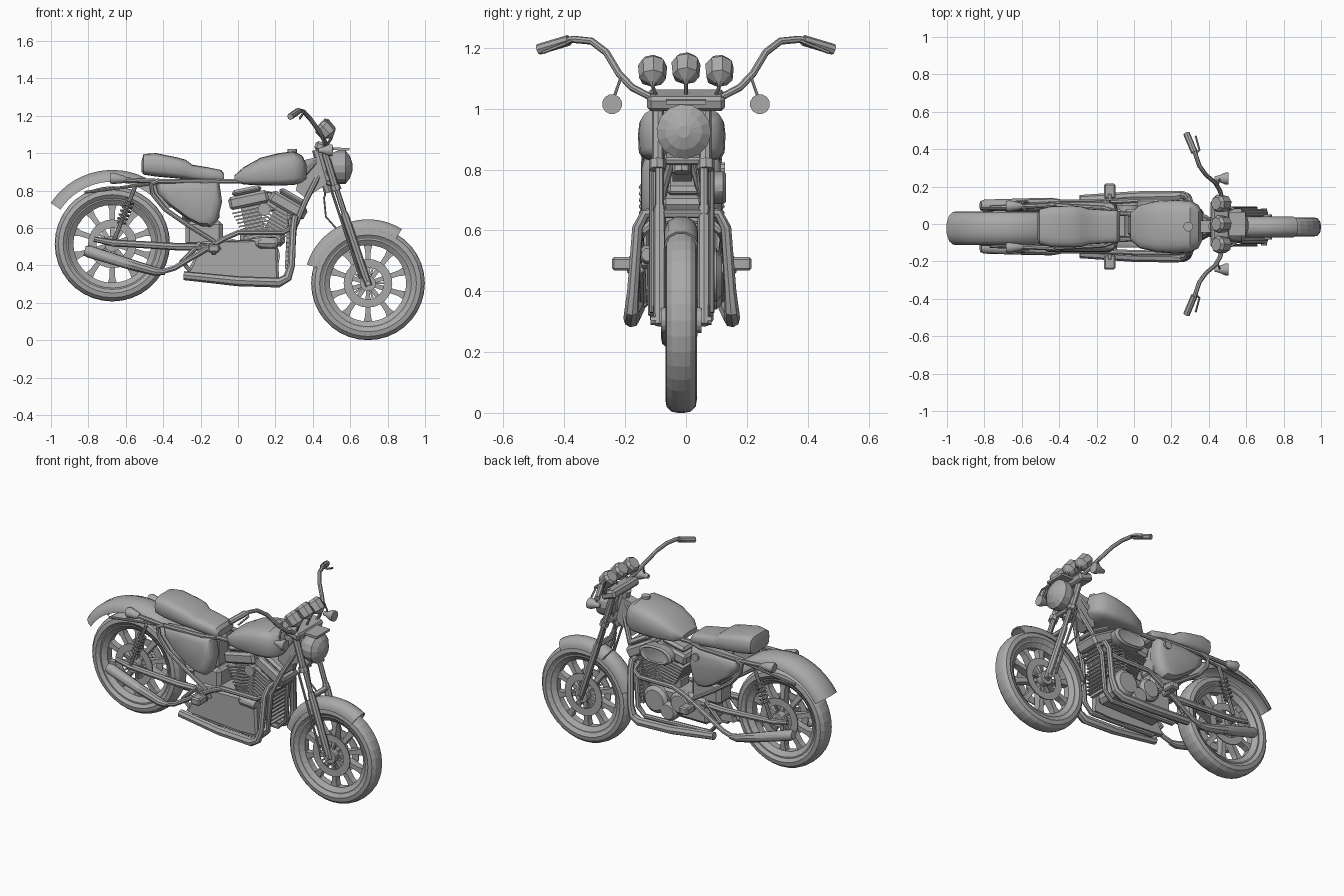
import bpy, bmesh, math
from mathutils import Vector, Matrix

cube = bpy.data.objects.get("Cube")
if cube:
    bpy.data.objects.remove(cube, do_unlink=True)

MID = -.014  # y of the centre plane of the chassis

grey = bpy.data.materials.new("plain_grey")
grey.use_nodes = True
grey.diffuse_color = (0.4, 0.4, 0.4, 1)
grey.node_tree.nodes["Principled BSDF"].inputs["Base Color"].default_value = (0.4, 0.4, 0.4, 1)


def finish(name, bm, smooth=False):
    bmesh.ops.recalc_face_normals(bm, faces=bm.faces)
    mesh = bpy.data.meshes.new(name)
    bm.to_mesh(mesh)
    bm.free()
    mesh.materials.append(grey)
    ob = bpy.data.objects.new(name, mesh)
    bpy.context.collection.objects.link(ob)
    if smooth:
        bpy.ops.object.select_all(action='DESELECT')
        ob.select_set(True)
        bpy.context.view_layer.objects.active = ob
        bpy.ops.object.shade_smooth_by_angle(angle=math.radians(35))


def loft(bm, rings, closed=False):
    """Skin a list of equal rings; cap the ends unless the rings form a loop."""
    rows = [[bm.verts.new(p) for p in ring] for ring in rings]
    n = len(rows[0])
    pairs = list(zip(rows, rows[1:])) + ([(rows[-1], rows[0])] if closed else [])
    for a, b in pairs:
        for i in range(n):
            bm.faces.new((a[i], a[(i + 1) % n], b[(i + 1) % n], b[i]))
    if not closed:
        bm.faces.new(rows[0])
        bm.faces.new(rows[-1])


def sides(mirror, mid=MID):
    """Sign and offset of y for each copy."""
    return ((1, mid), (-1, mid)) if mirror else ((1, 0),)


def sweep(bm, pts, radius, n=8):
    pts = [Vector(p) for p in pts]
    radii = radius if isinstance(radius, (list, tuple)) else [radius] * len(pts)
    normal, rings = None, []
    for i, p in enumerate(pts):
        t = (pts[min(i + 1, len(pts) - 1)] - pts[max(i - 1, 0)]).normalized()
        normal = t.orthogonal() if normal is None else normal - t * normal.dot(t)
        normal.normalize()
        side = t.cross(normal)
        rings.append([p + radii[i] * (normal * math.cos(a) + side * math.sin(a))
                      for a in (math.tau * k / n for k in range(n))])
    loft(bm, rings)


def tube(name, pts, radius, mirror=True, n=8, smooth=True, mid=MID):
    bm = bmesh.new()
    for s, o in sides(mirror, mid):
        sweep(bm, [(x, s * y + o, z) for x, y, z in pts], radius, n)
    finish(name, bm, smooth)


def boxes(name, items, bevel=0.0, mirror=False):
    """Each item is centre, size, tilt about y in degrees."""
    bm = bmesh.new()
    for s, o in sides(mirror):
        for (x, y, z), size, tilt in items:
            m = (Matrix.Translation((x, s * y + o, z)) @ Matrix.Rotation(math.radians(tilt), 4, 'Y')
                 @ Matrix.Diagonal((*size, 1)))
            bmesh.ops.create_cube(bm, size=1, matrix=m)
    if bevel:
        bmesh.ops.bevel(bm, geom=bm.edges[:], offset=bevel, segments=1, affect='EDGES')
    finish(name, bm)


def panel(name, outline, layers, mirror=False):
    """Outline in x, z stacked along y; each layer is (y, scale)."""
    cx = sum(p[0] for p in outline) / len(outline)
    cz = sum(p[1] for p in outline) / len(outline)
    bm = bmesh.new()
    for s, o in sides(mirror):
        loft(bm, [[(cx + (x - cx) * k, s * y + o, cz + (z - cz) * k) for x, z in outline]
                  for y, k in layers])
    finish(name, bm, True)


def hull(name, stations, power, low_power, n=20):
    """Rounded body along x; stations are x, bottom, top, half width."""
    def sp(v, a):
        return math.copysign(abs(v) ** (power if a <= math.pi else low_power), v)
    bm = bmesh.new()
    loft(bm, [[(x, MID + w * sp(math.cos(a), a), (b + t) / 2 + (t - b) / 2 * sp(math.sin(a), a))
               for a in (math.tau * k / n for k in range(n))] for x, b, t, w in stations])
    finish(name, bm, True)


def lathe(bm, centre, profile, n=36):
    x, y, z = centre
    loft(bm, [[(x + r * math.cos(a), y + h, z + r * math.sin(a)) for r, h in profile]
              for a in (math.tau * k / n for k in range(n))], closed=True)


def wheel(name, centre, radius, w):
    x, y, z = centre
    half = [(radius - .068, .7 * w), (radius - .045, w), (radius - .02, .92 * w), (radius - .004, .6 * w), (radius, .2 * w)]
    bm = bmesh.new()
    lathe(bm, centre, half + [(r, -h) for r, h in reversed(half)])
    finish(name + "_tyre", bm)
    bm = bmesh.new()
    r0, r1, h = radius - .1, radius - .06, .75 * w
    lathe(bm, centre, [(r0, .5 * h), (r1 - .012, h), (r1, h), (r1, -h), (r1 - .012, -h), (r0, -.5 * h)])
    finish(name + "_rim", bm)
    # Cast spokes
    bm = bmesh.new()
    for k in range(10):
        a = math.tau * (k + .5) / 10
        d, e = Vector((math.cos(a), 0, math.sin(a))), Vector((-math.sin(a), 0, math.cos(a)))
        loft(bm, [[Vector(centre) + d * r + e * u * b + Vector((0, v * t, 0))
                   for u, v in ((1, 1), (-1, 1), (-1, -1), (1, -1))]
                  for r, b, t in ((.035, .011, .03), (r0 - .03, .015, .02), (r0 + .01, .026, .018))])
    finish(name + "_spokes", bm)
    bm = bmesh.new()
    sweep(bm, [(x, y - w - .015, z), (x, y + w + .015, z)], .042, 16)
    sweep(bm, [(x, y - .1, z), (x, y + .1, z)], .015)
    for s in (1, -1):
        lathe(bm, (x, y + s * (w - .008), z), [(.085, .003), (.13, .003), (.13, -.003), (.085, -.003)], 24)
        for k in range(5):
            a = math.tau * k / 5
            sweep(bm, [(x + r * math.cos(a), y + s * (w - .008), z + r * math.sin(a)) for r in (.03, .09)], .007, 4)
    finish(name + "_hub_and_discs", bm)


def fender(name, centre, radius, w, skirt, start, end, n=18):
    x, y, z = centre
    outer = [(skirt, w), (radius - .04, .97 * w), (radius - .015, .76 * w), (radius, .32 * w)]
    inner = [(r - (.006 if i else 0), h - .006) for i, (r, h) in enumerate(outer)]
    section = (outer + [(r, -h) for r, h in reversed(outer)]
               + [(r, -h) for r, h in inner] + list(reversed(inner)))
    bm = bmesh.new()
    loft(bm, [[(x + r * math.cos(a), y + h, z + r * math.sin(a)) for r, h in section]
              for a in (math.radians(start + (end - start) * k / n) for k in range(n + 1))])
    finish(name, bm, True)


# Wheels and fenders
front, rear = (.695, -.016, .304), (-.672, -.023, .515)
wheel("front_wheel", front, .304, .052)
wheel("rear_wheel", rear, .308, .06)
fender("front_fender", front, .342, .056, .283, 58, 163)
fender("rear_fender", rear, .395, .09, .332, 32, 146.5)

# Seat and tank
hull("seat", [(-.515, .90, .96, .07), (-.505, .885, .995, .095), (-.44, .875, 1.0, .11),
              (-.33, .865, .978, .112), (-.28, .86, .965, .108), (-.245, .855, .938, .096),
              (-.16, .845, .924, .09), (-.09, .838, .91, .086), (-.075, .85, .89, .075)], .55, .55)
hull("fuel_tank", [(-.02, .85, .88, .07), (.03, .832, .925, .115), (.12, .828, .975, .138),
                   (.22, .826, 1.0, .144), (.3, .83, 1.01, .14), (.345, .843, .985, .115),
                   (.365, .865, .94, .075)], .65, .4)
tube("fuel_cap", [(.29, MID, .99), (.29, MID, 1.022)], .026, False, 12)

# Steering: fork legs, clamps and neck
tube("fork_sliders", [(.70, .073, .29), (.675, .073, .36), (.575, .073, .66), (.568, .073, .68)], [.018, .021, .021, .018])
tube("fork_tubes", [(.575, .073, .66), (.455, .073, 1.03)], .015)
tube("fork_side_rods", [(.655, .1, .33), (.5, .1, .8)], .007)
tube("fork_collars", [(.527, .08, .8), (.516, .08, .83)], .028)
tube("fork_covers", [(.52, .078, .82), (.465, .078, 1.0)], .02)
boxes("lower_clamp", [((.5, 0, .835), (.06, .14, .025), 18)], .006)
boxes("upper_clamp", [((.46, 0, 1.028), (.1, .255, .05), 18)], .012)
boxes("fork_brace", [((.58, 0, .655), (.03, .15, .025), 18)], .005)
tube("steering_neck", [(.49, MID, .79), (.425, MID, 1.02)], .03, False)
panel("neck_plate", [(.31, .80), (.36, .76), (.47, .83), (.43, .98), (.34, .96)], [(-.045, 1), (.02, 1)])
tube("brake_hose", [(.5, .03, .9), (.46, .04, .76), (.47, .05, .66), (.54, .06, .58)], .005, False, 6)

# Headlight with visor
tube("headlight", [(.47, -.007, .925), (.5, -.007, .925), (.535, -.007, .925), (.575, -.007, .925),
                   (.598, -.007, .925), (.612, -.007, .925)], [.045, .075, .09, .09, .06, .02], False, 14, False)
boxes("headlight_visor", [((.54, 0, 1.022), (.11, .13, .014), 2)])

# Handlebar, grips and levers
tube("handlebar", [(.46, 0, 1.04), (.475, .12, 1.04), (.46, .177, 1.07), (.435, .22, 1.115), (.385, .262, 1.185),
                   (.35, .31, 1.222), (.33, .37, 1.228), (.32, .40, 1.222)], .012, mid=0)
tube("grips", [(.322, .385, 1.225), (.28, .485, 1.195)], .018, mid=0)
tube("levers", [(.33, .375, 1.225), (.35, .395, 1.215), (.33, .47, 1.185)], .006, True, 6, mid=0)

# Gauges and turn signals
for label, y, z in (("near", -.11, 0), ("middle", 0, .008), ("far", .11, 0)):
    tube(label + "_gauge", [(.47, y * .85, 1.03), (.498, y, 1.075 + z), (.495, y, 1.085 + z), (.488, y, 1.1 + z),
                            (.45, y, 1.14 + z), (.438, y, 1.152 + z)],
         [.006, .006, .016, .044, .048, .036], False, 8, False)
tube("front_signals", [(.43, .243, 1.015), (.455, .243, 1.015), (.485, .243, 1.015), (.505, .243, 1.015)],
     [.012, .018, .032, .033], True, 12, mid=0)
tube("front_signal_stalks", [(.45, .215, 1.1), (.46, .243, 1.02)], .005, True, 6, mid=0)
tube("rear_signals", [(-.60, .11, .86), (-.62, .11, .86), (-.67, .11, .865), (-.685, .11, .865)],
     [.014, .022, .032, .026], True, 12)

# Frame rails
tube("upper_rails", [(.42, .02, .96), (.34, .05, .87), (.2, .06, .85), (-.08, .07, .85), (-.16, .1, .848),
                     (-.44, .115, .85), (-.68, .105, .86)], .013)
tube("down_tubes", [(.43, .02, .88), (.36, .06, .74), (.3, .085, .6), (.28, .09, .36), (.23, .09, .31),
                    (-.22, .09, .33), (-.3, .1, .42), (-.2, .1, .52)], .015)
tube("seat_stays", [(-.42, .115, .855), (-.465, .12, .835), (-.455, .122, .78), (-.39, .122, .7), (-.26, .122, .61),
                    (-.13, .122, .53), (-.1, .12, .48)], .013)
tube("swing_arm", [(-.17, .09, .5), (-.33, .1, .5), (-.67, .1, .52), (-.77, .1, .54)], [.02, .02, .018, .014])
tube("fender_stays", [(-.44, .1, .84), (-.82, .096, .79)], .008)

# Shock absorbers with coil springs
top, low = Vector((-.55, .112, .82)), Vector((-.66, .112, .54))
tube("shock_rods", [top, low], .011)
axis = low - top
u, v = axis.orthogonal().normalized(), axis.normalized().cross(axis.orthogonal().normalized())
tube("shock_springs", [top + axis * (.25 + .45 * k / 48) + .024 * (u * math.cos(k * math.tau / 8) + v * math.sin(k * math.tau / 8))
                       for k in range(49)], .006, True, 5)

# Engine: cases, covers and finned cylinders
boxes("crankcase", [((.0, 0, .45), (.42, .17, .17), 0), ((-.2, 0, .73), (.2, .14, .2), 0),
                    ((-.18, 0, .57), (.2, .14, .14), 0), ((.13, 0, .55), (.24, .12, .1), 0)], .022)
panel("primary_cover", [(-.28, .345), (-.2, .51), (-.08, .53), (.21, .535), (.22, .32), (.1, .315)], [(-.08, 1), (-.115, 1), (-.125, .94)])
for label, x, z, r in (("timing", .14, .45, .085), ("gear", -.03, .47, .07), ("starter", .05, .4, .06)):
    tube(label + "_cover", [(x, .06, z), (x, .1, z), (x, .118, z)], [r, r, r * .75], False, 16)
for label, base, tilt in (("rear", (.11, 0, .5), -12), ("front", (.14, 0, .5), 30)):
    d = Vector((math.sin(math.radians(tilt)), 0, math.cos(math.radians(tilt))))
    at = lambda h: tuple(Vector(base) + d * h)
    fins = [(at(.05 + .019 * k), (.12 + .01 * k, .15, .008), tilt) for k in range(9)]
    boxes(label + "_cylinder", [(at(.1), (.1, .11, .24), tilt)] + fins)
    boxes(label + "_cylinder_head", [(at(.255), (.215, .16, .07), tilt), (at(.305), (.16, .13, .035), tilt)], .014)
panel("air_cleaner", [(.13 + .095 * math.cos(a) + math.copysign(.02, math.cos(a)), .74 + .055 * math.sin(a))
                      for a in (math.tau * (k + .5) / 16 for k in range(16))], [(.05, .9), (.09, 1), (.122, 1), (.132, .85), (.126, .75)])
tube("carburettor", [(.14, .06, .7), (.14, -.09, .7)], .035, False, 10)
tube("oil_filter", [(.08, -.08, .525), (.12, -.12, .52), (.2, -.125, .52), (.215, -.125, .52)], [.02, .03, .032, .022], False, 10)

# Side covers with a lock cap on the far one
panel("side_covers", [(-.44, .84), (-.28, .855), (-.1, .845), (-.085, .74), (-.11, .635), (-.145, .605), (-.2, .61),
                      (-.27, .645), (-.37, .72), (-.43, .785)], [(.05, .97), (.085, 1), (.108, .96), (.124, .86), (.132, .66)], True)
tube("lock_cap", [(-.15, .1, .8), (-.15, .128, .8)], .024, False, 10)

# Finned radiator
boxes("radiator", [((.268, 0, .53), (.02, .13, .3), 3)]
      + [((.275, 0, .4 + .024 * k), (.03, .15, .008), 3) for k in range(12)])

# Exhaust and guard pipes
tube("guard_pipes", [(.3, .07, .66), (.305, .12, .655), (.295, .145, .61), (.285, .16, .4), (.265, .165, .335),
                     (.22, .165, .308), (.0, .162, .315), (-.29, .145, .345)], [.016, .018, .018, .02, .024, .027, .027, .024])
tube("exhaust_pipes", [(.28, .08, .64), (.285, .125, .6), (.24, .14, .575), (.0, .14, .575), (-.08, .135, .54),
                       (-.34, .13, .385), (-.41, .13, .365)], .015)
tube("mufflers", [(-.39, .13, .365), (-.44, .13, .367), (-.56, .123, .40), (-.8, .112, .475), (-.82, .112, .48)],
     [.016, .024, .029, .033, .025], True, 10)

# Foot pegs
boxes("foot_pegs", [((-.13, .19, .49), (.06, .08, .045), 0), ((-.13, .15, .485), (.03, .06, .06), 0)], .008, True)
